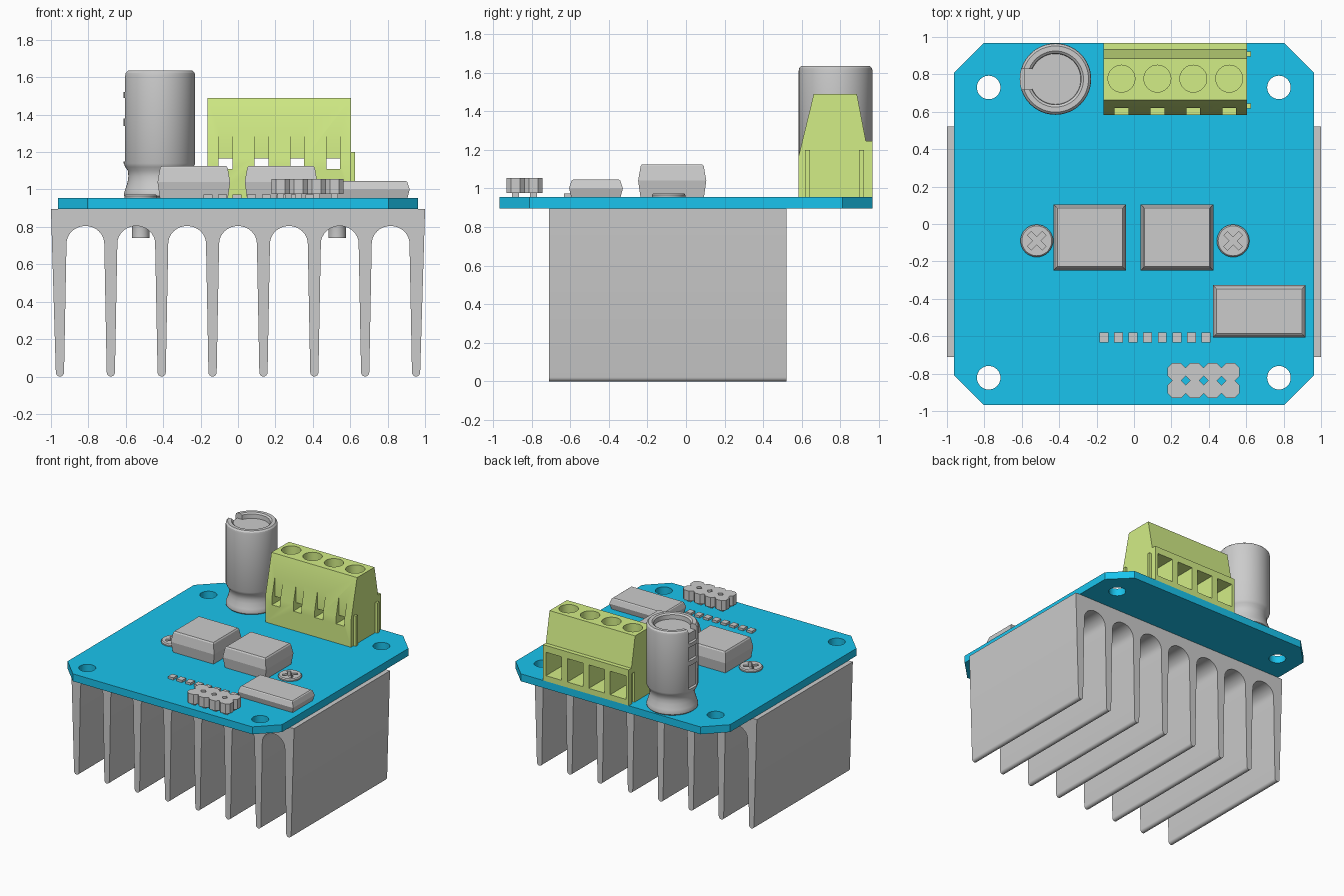
import bpy, bmesh
from math import pi, cos, sin, radians
from mathutils import Matrix, Vector

if "Cube" in bpy.data.objects:
    bpy.data.objects.remove(bpy.data.objects["Cube"])

TOP = 0.955      # board top surface
BOT = 0.895      # board underside


def material(name, rgb):
    m = bpy.data.materials.new(name)
    m.diffuse_color = (*rgb, 1)
    m.use_nodes = True
    m.node_tree.nodes["Principled BSDF"].inputs["Base Color"].default_value = m.diffuse_color
    return m


def finish(name, bm):
    bmesh.ops.recalc_face_normals(bm, faces=bm.faces)
    me = bpy.data.meshes.new(name)
    bm.to_mesh(me)
    bm.free()
    ob = bpy.data.objects.new(name, me)
    bpy.context.collection.objects.link(ob)
    return ob


def prism(name, pts, axis, lo, hi):
    """Extrude a 2D outline along x (pts are y,z), y (x,z) or z (x,y)."""
    place = {'x': lambda a, b: (lo, a, b), 'y': lambda a, b: (a, lo, b),
             'z': lambda a, b: (a, b, lo)}[axis]
    bm = bmesh.new()
    face = bm.faces.new([bm.verts.new(place(*p)) for p in pts])
    new = bmesh.ops.extrude_face_region(bm, geom=[face])['geom']
    move = Vector([hi - lo if a == axis else 0 for a in 'xyz'])
    bmesh.ops.translate(bm, vec=move, verts=[v for v in new if isinstance(v, bmesh.types.BMVert)])
    return finish(name, bm)


def box(name, x0, x1, y0, y1, z0, z1):
    return prism(name, [(x0, y0), (x1, y0), (x1, y1), (x0, y1)], 'z', z0, z1)


def lathe(name, profile, x, y, n=48):
    bm = bmesh.new()
    vs = [bm.verts.new((r, 0, z)) for r, z in profile]
    es = [bm.edges.new(p) for p in zip(vs, vs[1:])]
    bmesh.ops.spin(bm, geom=vs + es, cent=(0, 0, 0), axis=(0, 0, 1), angle=2 * pi, steps=n)
    bmesh.ops.remove_doubles(bm, verts=bm.verts, dist=1e-4)
    bmesh.ops.translate(bm, vec=(x, y, 0), verts=bm.verts)
    return finish(name, bm)


def drill(x, y, r, z0, z1, n=32):
    return lathe("drill", [(0, z0), (r, z0), (r, z1), (0, z1)], x, y, n)


def cut(ob, *cutters, op='DIFFERENCE'):
    bpy.context.view_layer.objects.active = ob
    for c in cutters:
        mod = ob.modifiers.new("cut", 'BOOLEAN')
        mod.operation, mod.solver, mod.object = op, 'EXACT', c
        bpy.ops.object.modifier_apply(modifier=mod.name)
        bpy.data.objects.remove(c)


def smooth(ob):
    bpy.ops.object.select_all(action='DESELECT')
    ob.select_set(True)
    bpy.context.view_layer.objects.active = ob
    bpy.ops.object.shade_smooth_by_angle(angle=radians(32))


blue = material("board_blue", (0.01, 0.55, 0.85))
green = material("terminal_green", (0.65, 0.85, 0.24))

# Finned heatsink: one outline, rounded fin tips and arched gaps
pitch, outline = 0.272, [(-1, BOT)]
for i in range(8):
    c = -0.952 + pitch * i
    for k in range(9):
        a = pi + pi * k / 8
        outline.append((c + 0.022 * cos(a), 0.022 + 0.022 * sin(a)))
    if i < 7:
        for k in range(17):
            a = pi - pi * k / 16
            outline.append((c + pitch / 2 + 0.101 * cos(a), 0.71 + 0.095 * sin(a)))
outline.append((1, BOT))
smooth(prism("heatsink", outline, 'y', -0.71, 0.52))

# Circuit board with clipped corners, mounting holes and screw holes
X, Y, C = 0.962, 0.967, 0.157
board = prism("circuit_board", [(-X + C, -Y), (X - C, -Y), (X, -Y + C), (X, Y - C), (X - C, Y),
                                (-X + C, Y), (-X, Y - C), (-X, -Y + C)], 'z', BOT, TOP)
cut(board, *[drill(x, y, 0.063, 0.8, 1.1) for x in (-0.777, 0.775) for y in (-0.822, 0.73)])
cut(board, *[drill(x, -0.09, 0.07, 0.8, 1.1) for x in (-0.52, 0.53)])
board.data.materials.append(blue)
smooth(board)

# Cross-head screws, tips showing between the fins
for side, x in (("left", -0.52), ("right", 0.53)):
    screw = lathe("screw_" + side, [(0, 0.74), (0.047, 0.74), (0.047, 0.88), (0.087, TOP),
                                    (0.087, 0.966), (0.08, 0.974), (0, 0.974)], x, -0.09, 32)
    for turn in (45, 135):
        arm = box("arm", -0.056, 0.056, -0.014, 0.014, 0.935, 1.0)
        arm.data.transform(Matrix.Translation((x, -0.09, 0)) @ Matrix.Rotation(radians(turn), 4, 'Z'))
        cut(screw, arm)
    smooth(screw)


# Chips: bodies widest at mid height
def chip(name, x0, x1, y0, y1, height):
    bm = bmesh.new()
    rings = []
    for t, d in ((0, 0.012), (0.5, 0), (0.94, 0.013), (1, 0.02)):
        z = TOP + height * t
        rings.append([bm.verts.new(p) for p in ((x0 + d, y0 + d, z), (x1 - d, y0 + d, z),
                                                (x1 - d, y1 - d, z), (x0 + d, y1 - d, z))])
    for a, b in zip(rings, rings[1:]):
        for i in range(4):
            j = (i + 1) % 4
            bm.faces.new((a[i], a[j], b[j], b[i]))
    bm.faces.new(rings[0])
    bm.faces.new(rings[-1])
    return finish(name, bm)


chip("driver_chip_left", -0.43, -0.042, -0.248, 0.105, 0.17)
chip("driver_chip_right", 0.036, 0.424, -0.248, 0.105, 0.17)
chip("logic_chip", 0.422, 0.918, -0.606, -0.327, 0.09)

# Row of small resistors
for i in range(8):
    x = -0.161 + 0.078 * i
    box(f"resistor_{i + 1}", x - 0.024, x + 0.024, -0.633, -0.58, TOP, 0.973)

# Pin header: a block with a diamond cut at every cell corner
header = box("pin_header", 0.18, 0.564, -0.93, -0.744, 0.975, 1.055)
for i in range(5):
    for j in range(3):
        x, y, d = 0.18 + 0.096 * i, -0.93 + 0.093 * j, 0.024
        cut(header, prism("diamond", [(x - d, y), (x, y - d), (x + d, y), (x, y + d)], 'z', 0.9, 1.1))
for i in range(4):
    for j in range(2):
        x, y = 0.228 + 0.096 * i, -0.8835 + 0.093 * j
        box(f"header_foot_{i}_{j}", x - 0.018, x + 0.018, y - 0.018, y + 0.018, TOP, 0.975)

# Capacitor: crimped can with rolled rim, recessed top and a side stripe
cx, cy = -0.42, 0.775
cap = lathe("capacitor", [(0, TOP), (0.178, TOP), (0.189, 0.965), (0.19, 0.98), (0.183, 1.0),
                          (0.17, 1.04), (0.166, 1.07), (0.169, 1.1), (0.183, 1.12), (0.191, 1.14),
                          (0.191, 1.61), (0.188, 1.624), (0.177, 1.635), (0.15, 1.635),
                          (0.137, 1.625), (0.135, 1.59), (0, 1.59)], cx, cy, 64)
cut(cap, box("rim_gap", -0.65, -0.545, 0.72, 0.83, 1.59, 1.7))
cut(cap, *[box("stripe", -0.65, -0.588, 0.72, 0.83, a, b)
           for a, b in ((1.15, 1.34), (1.38, 1.49), (1.52, 1.6))])
smooth(cap)

# Screw terminal block
bx0, bx1 = -0.163, 0.605
block = prism("terminal_block", [(0.583, TOP), (0.583, 1.165), (0.662, 1.49), (0.885, 1.49),
                                 (0.932, 1.245), (0.967, 1.245), (0.967, TOP)], 'x', bx0, bx1)
for i in range(4):
    x = bx0 + 0.096 + 0.192 * i
    cut(block,
        drill(x, 0.777, 0.072, 1.39, 1.6),                             # screw well
        box("wire_entry", x - 0.07, x + 0.07, 0.74, 1.1, 1.0, 1.19),   # rear wire opening
        box("slot", x - 0.037, x + 0.037, 0.5, 0.62, 1.11, 1.45),      # front slot
        box("probe", x - 0.037, x + 0.037, 0.6, 0.8, 1.11, 1.165))     # through passage
# Interlocking ribs on one end and matching grooves on the other
for n, y in enumerate((0.63, 0.908)):
    cut(block, box("groove", bx0 - 0.02, bx0 + 0.018, y - 0.015, y + 0.015, 0.9, 1.2))
    rib = box(f"terminal_rib_{n + 1}", bx1 - 0.005, bx1 + 0.02, y - 0.013, y + 0.013, TOP, 1.2)
    rib.data.materials.append(green)
block.data.materials.append(green)
smooth(block)
